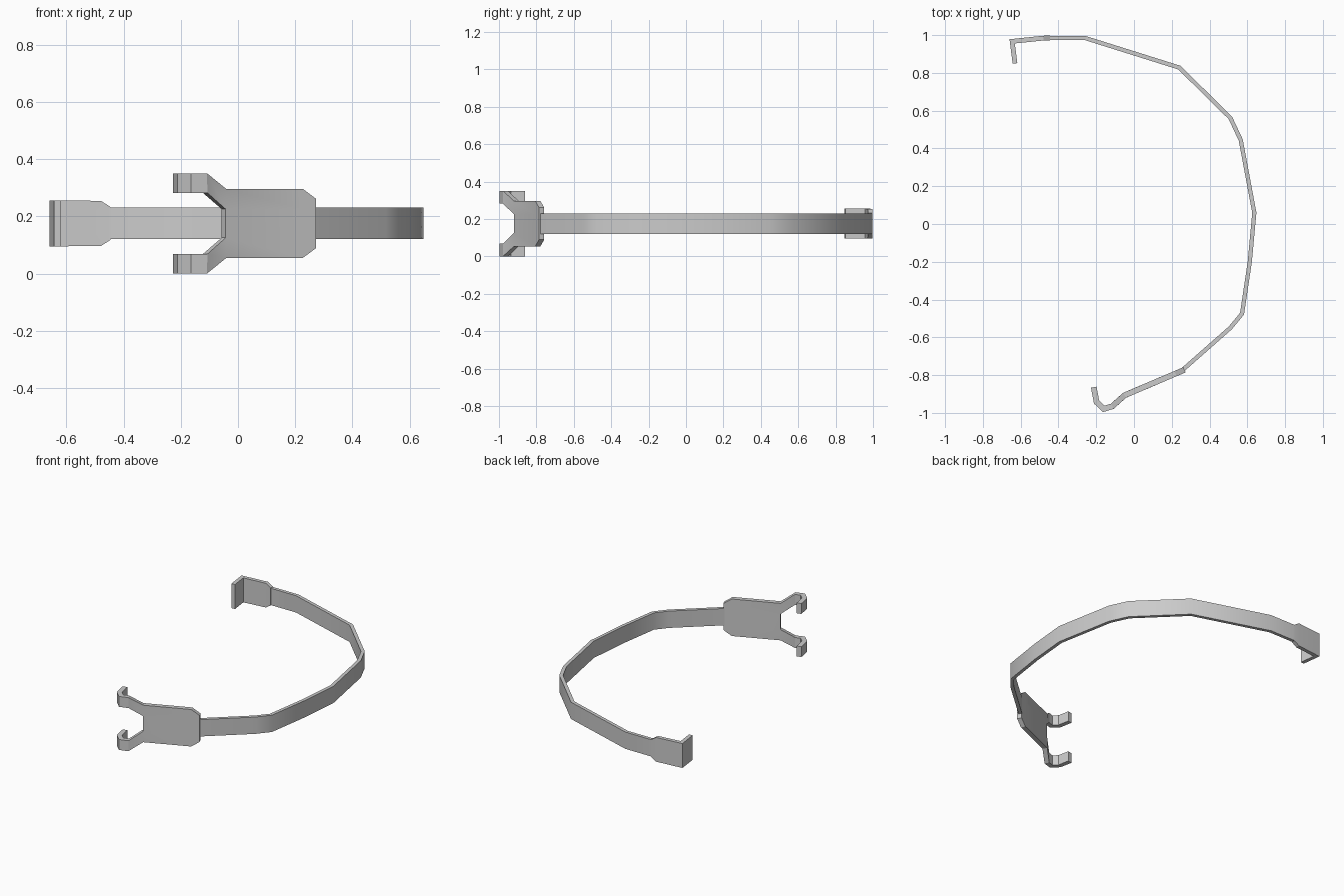
import bpy, bmesh, math

if "Cube" in bpy.data.objects:
    bpy.data.objects.remove(bpy.data.objects["Cube"])

ZC = 0.175  # mid height of the whole band


def sheet(name, stations, thick, angle):
    """Upright sheet along a plan path; station = (x, y, outer half height, inner half
    height, solid middle). The middle row is left out where the sheet forks."""
    bm = bmesh.new()
    rows = [[bm.verts.new((x, y, ZC + h)) for h in (-o, -i, i, o)]
            for x, y, o, i, _ in stations]
    for n, (a, b) in enumerate(zip(rows, rows[1:])):
        for k in range(3):
            if k != 1 or stations[n + 1][4]:
                bm.faces.new((a[k], b[k], b[k + 1], a[k + 1]))
    loose = [v for v in bm.verts if not v.link_faces]
    bmesh.ops.delete(bm, geom=loose, context='VERTS')
    me = bpy.data.meshes.new(name)
    bm.to_mesh(me)
    bm.free()
    ob = bpy.data.objects.new(name, me)
    bpy.context.collection.objects.link(ob)
    mod = ob.modifiers.new("thickness", 'SOLIDIFY')
    mod.thickness = thick
    mod.offset = 0
    mod.use_even_offset = True
    bpy.ops.object.select_all(action='DESELECT')
    ob.select_set(True)
    bpy.context.view_layer.objects.active = ob
    bpy.ops.object.modifier_apply(modifier=mod.name)
    bpy.ops.object.shade_smooth_by_angle(angle=math.radians(angle))
    return ob


# curved strap
path = [(-0.46, 0.985), (-0.26, 0.985), (0.24, 0.828), (0.51, 0.562), (0.565, 0.445),
        (0.637, 0.06), (0.613, -0.20), (0.572, -0.475), (0.51, -0.55), (0.25, -0.779)]
sheet("strap", [(x, y, 0.055, 0.03, True) for x, y in path], 0.022, 35)

# wide hook at the back end
hook = [(-0.445, 0.985, 0.057), (-0.48, 0.984, 0.079), (-0.645, 0.967, 0.08),
        (-0.63, 0.85, 0.08)]
sheet("back_hook", [(x, y, h, 0.04, True) for x, y, h in hook], 0.025, 30)

# front plate that forks into two curled prongs
sheet("front_clip", [
    (0.267, -0.772, 0.086, 0.05, True),
    (0.22, -0.792, 0.121, 0.05, True),
    (-0.05, -0.907, 0.121, 0.05, True),
    (-0.115, -0.965, 0.175, 0.107, False),
    (-0.16, -0.979, 0.175, 0.107, False),
    (-0.198, -0.943, 0.175, 0.107, False),
    (-0.213, -0.864, 0.175, 0.107, False)], 0.03, 20)
